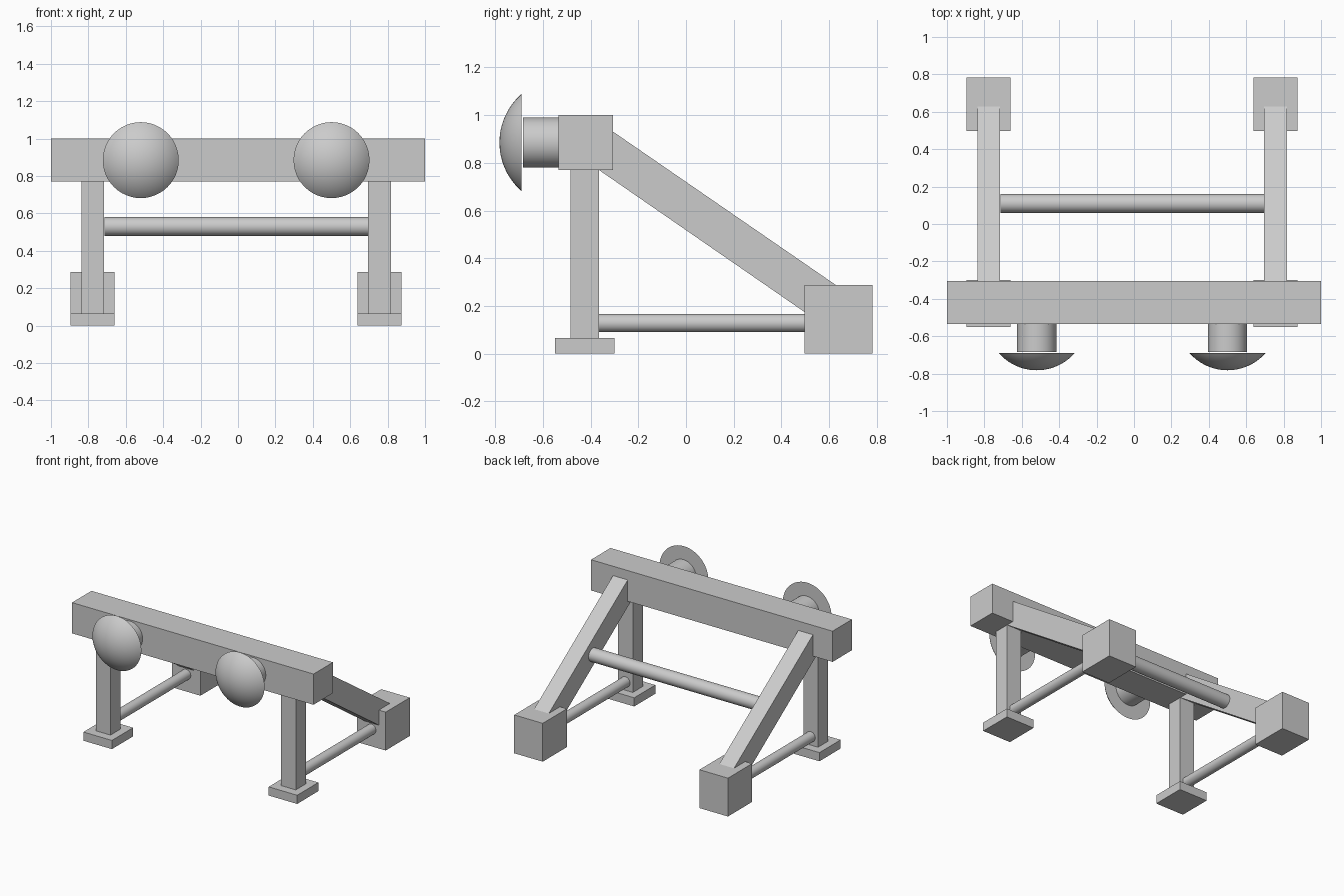
import bpy, bmesh, math
from mathutils import Matrix, Vector

if "Cube" in bpy.data.objects:
    bpy.data.objects.remove(bpy.data.objects["Cube"])

CX = -0.01  # symmetry plane of the supports and buffers


def finish(name, bm, smooth=False):
    bmesh.ops.recalc_face_normals(bm, faces=bm.faces)
    me = bpy.data.meshes.new(name)
    bm.to_mesh(me)
    bm.free()
    ob = bpy.data.objects.new(name, me)
    bpy.context.collection.objects.link(ob)
    if smooth:
        bpy.ops.object.select_all(action='DESELECT')
        ob.select_set(True)
        bpy.context.view_layer.objects.active = ob
        bpy.ops.object.shade_smooth_by_angle(angle=math.radians(35))
    return ob


def box(name, x, y, z):
    bm = bmesh.new()
    size = [b - a for a, b in (x, y, z)]
    mid = [(a + b) / 2 for a, b in (x, y, z)]
    bmesh.ops.create_cube(bm, size=1, matrix=Matrix.Translation(mid) @ Matrix.Diagonal((*size, 1)))
    return finish(name, bm)


def rod(name, a, b, r):
    a, b = Vector(a), Vector(b)
    d = b - a
    bm = bmesh.new()
    m = Matrix.Translation((a + b) / 2) @ d.to_track_quat('Z', 'Y').to_matrix().to_4x4()
    bmesh.ops.create_cone(bm, cap_ends=True, segments=48, radius1=r, radius2=r, depth=d.length, matrix=m)
    return finish(name, bm, True)


def brace(name, x0, x1):
    profile = [(-0.305, 0.93), (0.632, 0.285), (0.505, 0.27), (0.505, 0.169),
               (-0.365, 0.77), (-0.315, 0.78)]
    bm = bmesh.new()
    f = bm.faces.new([bm.verts.new((x0, y, z)) for y, z in profile])
    ext = bmesh.ops.extrude_face_region(bm, geom=[f], use_keep_orig=True)
    vs = [v for v in ext['geom'] if isinstance(v, bmesh.types.BMVert)]
    bmesh.ops.translate(bm, verts=vs, vec=(x1 - x0, 0, 0))
    return finish(name, bm)


def dome(name, x, z, r, y_rim, y_tip):
    # spherical cap spun round the y axis, closed by a flat back
    h = y_rim - y_tip
    R = (r * r + h * h) / (2 * h)
    top = math.asin(r / R)
    bm = bmesh.new()
    n = 12
    vs = [bm.verts.new((x + R * math.sin(top * i / n), y_tip + R - R * math.cos(top * i / n), z))
          for i in range(n + 1)]
    vs.append(bm.verts.new((x, y_rim, z)))
    edges = [bm.edges.new(p) for p in zip(vs, vs[1:])]
    bmesh.ops.spin(bm, geom=vs + edges, cent=(x, 0, z), axis=(0, 1, 0),
                   angle=math.tau, steps=48)
    bmesh.ops.remove_doubles(bm, verts=bm.verts, dist=1e-4)
    return finish(name, bm, True)


# Cross beam and the tie rod between the braces
box("cross_beam", (-1, 1), (-0.535, -0.305), (0.77, 1.0))
rod("tie_rod", (-0.715, 0.11, 0.53), (0.695, 0.11, 0.53), 0.05)

for side, s in (("left", -1), ("right", 1)):
    px = CX + s * 0.767
    post = (px - 0.061, px + 0.061)
    foot = (px - 0.118, px + 0.118)
    # Support frame
    box(side + "_post", post, (-0.485, -0.365), (0.065, 0.77))
    box(side + "_foot_plate", foot, (-0.55, -0.30), (0, 0.065))
    box(side + "_rear_block", foot, (0.497, 0.782), (0, 0.287))
    brace(side + "_brace", *post)
    rod(side + "_lower_rod", (px, -0.367, 0.128), (px, 0.497, 0.128), 0.038)
    # Buffer
    bx = CX + s * 0.51
    rod(side + "_buffer_stem", (bx, -0.535, 0.885), (bx, -0.684, 0.885), 0.105)
    dome(side + "_buffer_head", bx, 0.885, 0.203, -0.69, -0.782)
